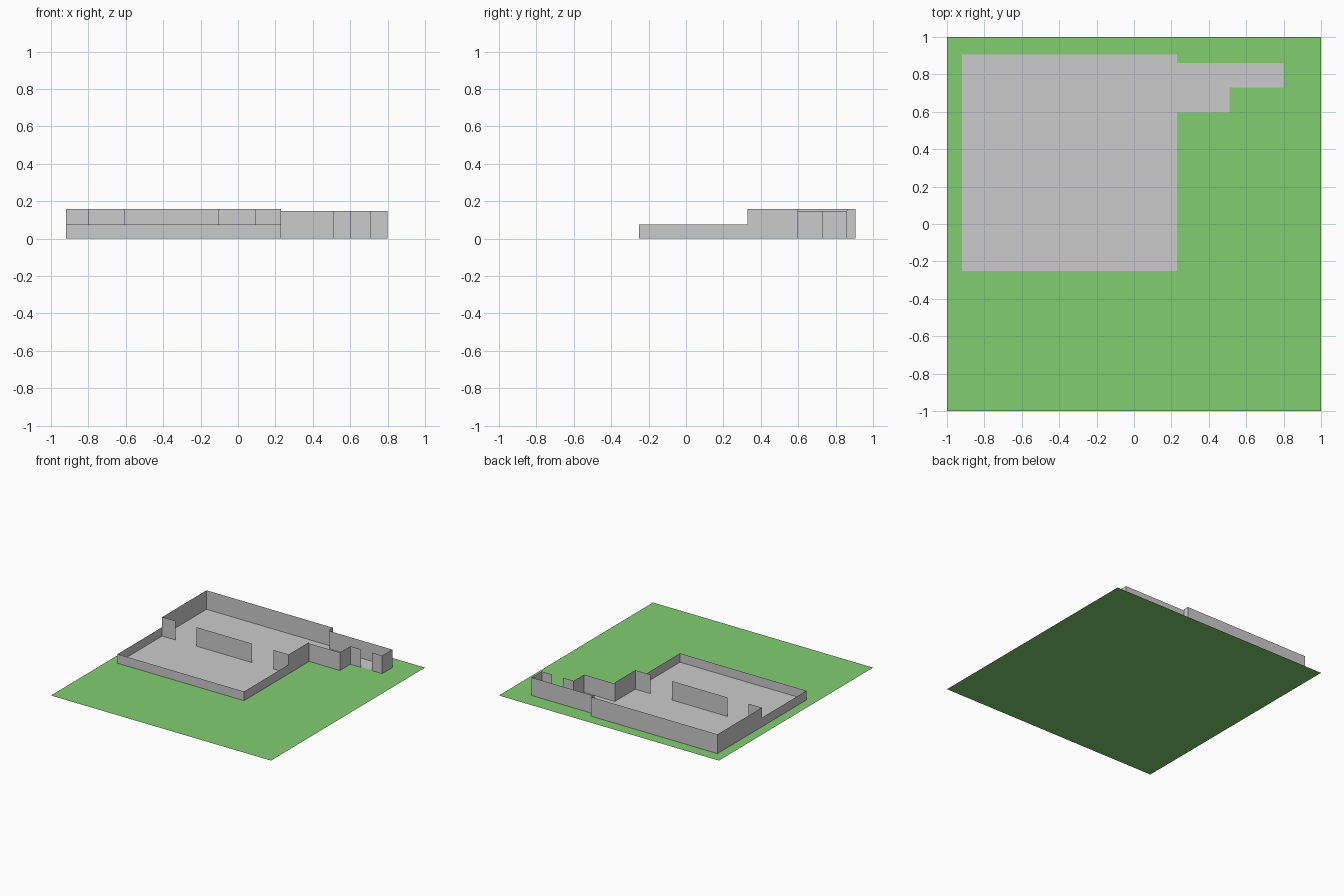
import bpy, bmesh

if "Cube" in bpy.data.objects:
    bpy.data.objects.remove(bpy.data.objects["Cube"])

def make_object(name, bm):
    mesh = bpy.data.meshes.new(name)
    bm.to_mesh(mesh)
    bm.free()
    obj = bpy.data.objects.new(name, mesh)
    bpy.context.collection.objects.link(obj)
    return obj

def slab(name, outline, z):
    """Flat sheet from an outline."""
    bm = bmesh.new()
    bm.faces.new([bm.verts.new((x, y, z)) for x, y in outline])
    return make_object(name, bm)

def wall(name, path, height):
    """Paper-thin wall standing along a path."""
    bm = bmesh.new()
    low = [bm.verts.new((x, y, 0)) for x, y in path]
    top = [bm.verts.new((x, y, height)) for x, y in path]
    for i in range(len(path) - 1):
        bm.faces.new((low[i], low[i + 1], top[i + 1], top[i]))
    return make_object(name, bm)

L, R = -0.92, 0.23                 # main building sides
FRONT, MID, BACK = -0.25, 0.33, 0.905
HIGH, LOW, ANNEX = 0.158, 0.075, 0.148

# Lawn
lawn = slab("lawn", [(-1, -1), (1, -1), (1, 1), (-1, 1)], 0)
green = bpy.data.materials.new("grass_green")
green.diffuse_color = (0.22, 0.62, 0.16, 1)
green.use_nodes = True
green.node_tree.nodes["Principled BSDF"].inputs["Base Color"].default_value = green.diffuse_color
lawn.data.materials.append(green)

# Floor of hall, terrace and annex
slab("floor", [(L, FRONT), (R, FRONT), (R, 0.595), (0.51, 0.595), (0.51, 0.73),
               (0.80, 0.73), (0.80, 0.86), (R, 0.86), (R, BACK), (L, BACK)], 0.002)

# Low terrace wall
wall("terrace_wall", [(L, MID), (L, FRONT), (R, FRONT), (R, MID)], LOW)

# Tall hall walls, open towards the annex
wall("hall_back_wall", [(-0.80, MID), (L, MID), (L, BACK), (R, BACK), (R, 0.86)], HIGH)
wall("hall_right_wall", [(0.09, MID), (R, MID), (R, 0.595)], HIGH)
wall("hall_middle_wall", [(-0.61, MID), (-0.105, MID)], HIGH)

# Annex walls with a doorway in the front
wall("annex_front_wall", [(R, 0.595), (0.51, 0.595), (0.51, 0.73), (0.605, 0.73)], ANNEX)
wall("annex_back_wall", [(0.705, 0.73), (0.80, 0.73), (0.80, 0.86), (R, 0.86)], ANNEX)
